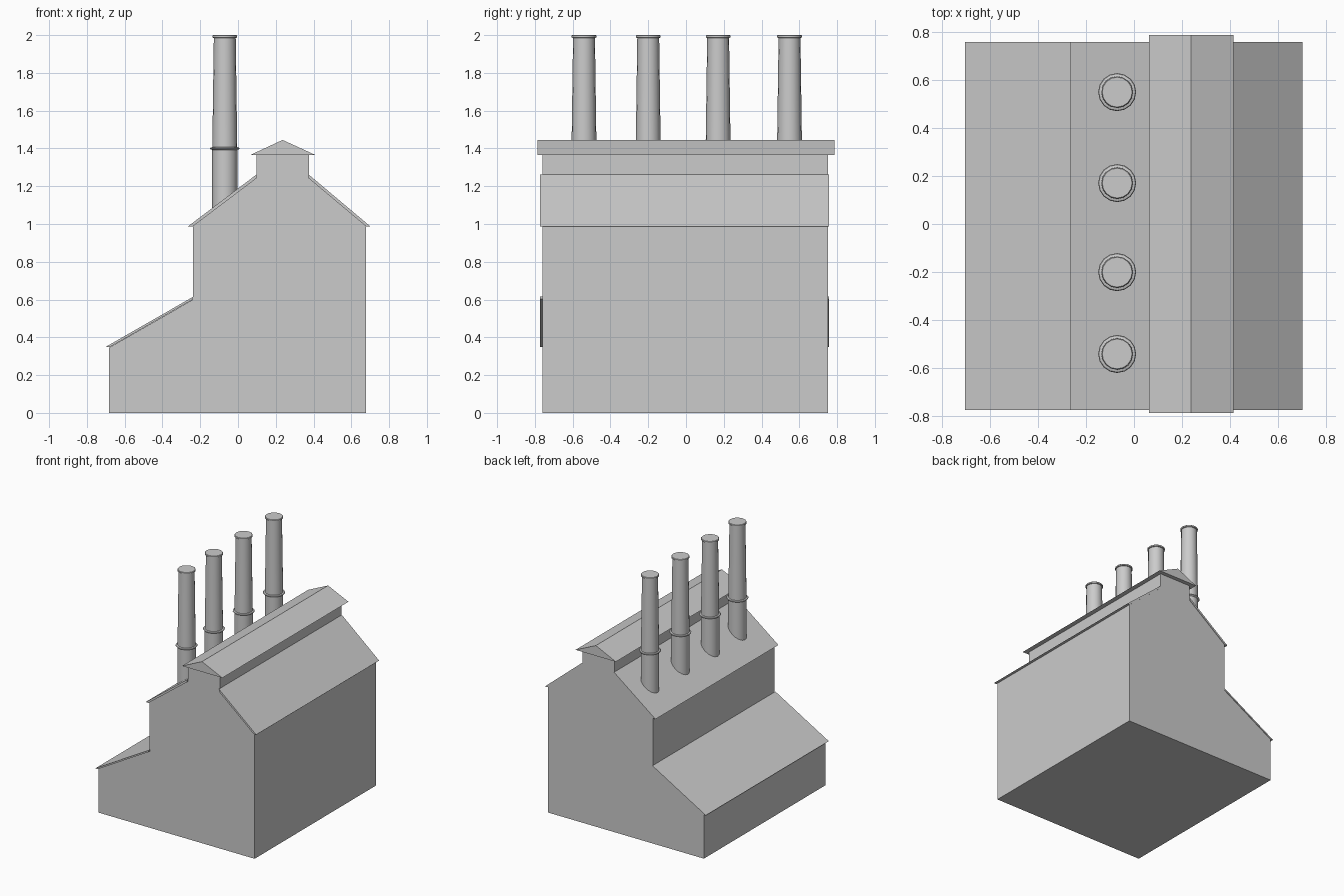
import bpy, math

if "Cube" in bpy.data.objects:
    bpy.data.objects.remove(bpy.data.objects["Cube"])


def make_mesh(name, verts, faces):
    mesh = bpy.data.meshes.new(name)
    mesh.from_pydata(verts, [], faces)
    mesh.update()
    obj = bpy.data.objects.new(name, mesh)
    bpy.context.collection.objects.link(obj)
    return obj


def extrude_profile(name, pts, y0, y1):
    """Extrude a counter-clockwise x-z profile along y."""
    n = len(pts)
    verts = [(x, y, z) for y in (y0, y1) for x, z in pts]
    faces = [tuple(range(n)), tuple(range(2 * n - 1, n - 1, -1))]
    faces += [(i, i + n, (i + 1) % n + n, (i + 1) % n) for i in range(n)]
    return make_mesh(name, verts, faces)


def lathe(name, profile, x, y, sides=16):
    """Spin an (r, z) profile into a closed solid."""
    verts, faces = [], []
    for r, z in profile:
        for i in range(sides):
            a = 2 * math.pi * i / sides
            verts.append((x + r * math.cos(a), y + r * math.sin(a), z))
    for k in range(len(profile) - 1):
        for i in range(sides):
            j = (i + 1) % sides
            b = k * sides
            faces.append((b + i, b + j, b + sides + j, b + sides + i))
    faces.append(tuple(range(sides - 1, -1, -1)))
    top = (len(profile) - 1) * sides
    faces.append(tuple(range(top, top + sides)))
    obj = make_mesh(name, verts, faces)
    obj.data.shade_smooth()
    bpy.context.view_layer.objects.active = obj
    obj.select_set(True)
    bpy.ops.object.shade_smooth_by_angle(angle=math.radians(35))
    obj.select_set(False)
    return obj


# Main hall with low side wing and raised ridge section
extrude_profile("building_walls", [
    (-0.683, 0), (0.677, 0), (0.677, 0.99), (0.375, 1.243), (0.375, 1.37),
    (0.097, 1.37), (0.097, 1.243), (-0.238, 0.99), (-0.238, 0.6),
    (-0.683, 0.345)], -0.76, 0.753)

# Thin overhanging roof sheets
roofs = {
    "wing_roof": [(-0.703, 0.348), (-0.68, 0.348), (-0.237, 0.602), (-0.237, 0.615)],
    "left_roof": [(-0.264, 0.988), (-0.238, 0.988), (0.098, 1.242), (0.098, 1.262)],
    "right_roof": [(0.374, 1.262), (0.374, 1.242), (0.677, 0.988), (0.7, 0.988)],
}
for name, pts in roofs.items():
    extrude_profile(name, pts, -0.773, 0.757)

# Ridge cap
extrude_profile("ridge_roof", [(0.062, 1.364), (0.413, 1.364), (0.236, 1.445)],
                -0.785, 0.785)

# Row of four chimneys with mid collar and top rim
stack = [(0.067, 1.06), (0.067, 1.393), (0.076, 1.396), (0.079, 1.4),
         (0.076, 1.404), (0.066, 1.407), (0.058, 1.985), (0.065, 1.987),
         (0.065, 1.997), (0.062, 2.0)]
for i, y in enumerate((-0.54, -0.2, 0.17, 0.548)):
    lathe(f"chimney_{i + 1}", stack, -0.07, y)
